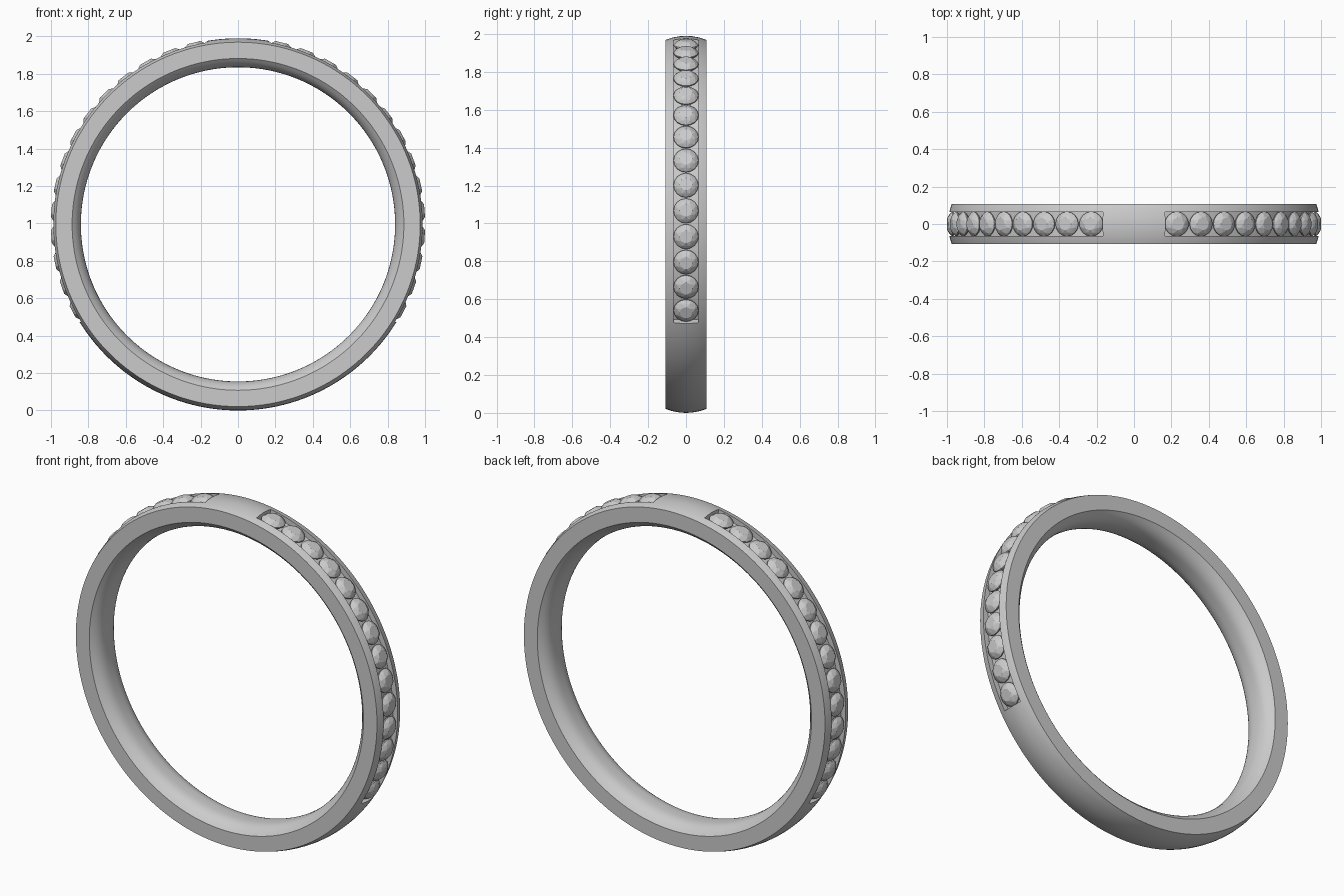
import bpy, bmesh, math
from mathutils import Matrix

if "Cube" in bpy.data.objects:
    bpy.data.objects.remove(bpy.data.objects["Cube"])

CZ = 0.995          # ring centre height
HALF_W = 0.107      # half width of the band
SLOT = 0.065        # half width of the stone channel
FLOOR = 0.957       # radius of the channel floor
A0, A1 = 9.7, 121.7 # channel ends, degrees from the top

metal = bpy.data.materials.new("light grey")
metal.diffuse_color = (0.6, 0.6, 0.6, 1)
metal.use_nodes = True
metal.node_tree.nodes["Principled BSDF"].inputs["Base Color"].default_value = metal.diffuse_color


def add_object(name, bm):
    mesh = bpy.data.meshes.new(name)
    bm.to_mesh(mesh)
    bm.free()
    obj = bpy.data.objects.new(name, mesh)
    mesh.materials.append(metal)
    bpy.context.collection.objects.link(obj)
    return obj


def outer(y):
    return 0.995 - 0.021 * (y / HALF_W) ** 2


def inner(y):
    return 0.84 + 0.047 * abs(y / HALF_W) ** 3


def profile(channel):
    """Closed (y, radius) section, with or without the channel."""
    rail = [-HALF_W, -0.093, -0.079, -SLOT]
    middle = [-SLOT, -0.033, 0, 0.033, SLOT]
    pts = [(y, outer(y)) for y in rail]
    pts += [(y, FLOOR if channel else outer(y)) for y in middle]
    pts += [(-y, outer(y)) for y in reversed(rail)]
    pts += [(HALF_W * (1 - i / 8), inner(HALF_W * (1 - i / 8))) for i in range(17)]
    return pts


# Band: sections swept round; doubled sections form the channel end walls
bm = bmesh.new()
spans = [(-A0, A0, 10, False), (A0, A1, 56, True),
         (A1, 360 - A1, 58, False), (360 - A1, 360 - A0, 56, True)]
rings = []
for a, b, steps, channel in spans:
    for i in range(steps + 1):
        t = math.radians(a + (b - a) * i / steps)
        rings.append([bm.verts.new((r * math.sin(t), y, CZ + r * math.cos(t)))
                      for y, r in profile(channel)])
for k, ring in enumerate(rings):
    nxt = rings[(k + 1) % len(rings)]
    for j in range(len(ring)):
        m = (j + 1) % len(ring)
        bm.faces.new((ring[j], ring[m], nxt[m], nxt[j]))
bmesh.ops.remove_doubles(bm, verts=bm.verts, dist=1e-5)
bmesh.ops.recalc_face_normals(bm, faces=bm.faces)
band = add_object("band", bm)
bpy.context.view_layer.objects.active = band
band.select_set(True)
bpy.ops.object.shade_smooth_by_angle(angle=math.radians(30))


# Faceted round stone with table, crown, girdle and point
def make_stone(name, angle):
    bm = bmesh.new()
    levels = [(0.034, 1.0, 8, 0), (0.052, 0.99, 8, 0.5),
              (0.0655, 0.975, 16, 0), (0.0655, 0.969, 16, 0), (0.0, 0.91, 1, 0)]
    for r, z, n, off in levels:
        for i in range(n):
            t = 2 * math.pi * (i + off) / n
            bm.verts.new((r * math.cos(t), r * math.sin(t), z))
    bmesh.ops.convex_hull(bm, input=bm.verts)
    bmesh.ops.dissolve_limit(bm, angle_limit=0.01, verts=bm.verts, edges=bm.edges)
    bmesh.ops.recalc_face_normals(bm, faces=bm.faces)
    bm.transform(Matrix.Translation((0, 0, CZ)) @ Matrix.Rotation(math.radians(angle), 4, 'Y'))
    add_object(name, bm)


# Fourteen stones on each side
for side, label in ((1, "right"), (-1, "left")):
    for i in range(14):
        make_stone(f"stone_{label}_{i + 1}", side * (13.6 + 8.02 * i))
